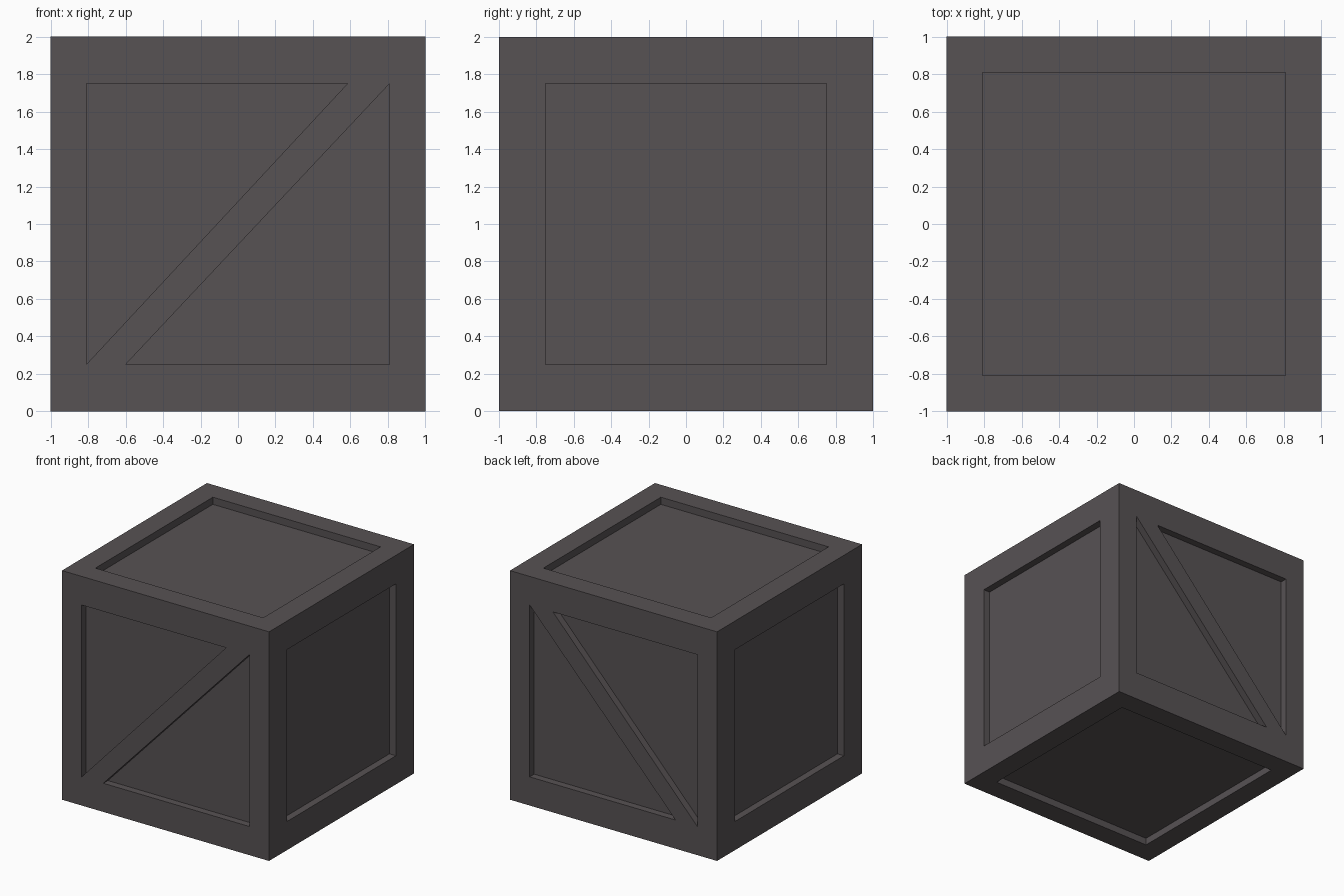
import bpy, bmesh

if "Cube" in bpy.data.objects:
    bpy.data.objects.remove(bpy.data.objects["Cube"])

T = 0.0625   # board thickness
W = 0.19     # board width

mat = bpy.data.materials.new("dark grey wood")
mat.diffuse_color = (0.095, 0.084, 0.088, 1)
mat.use_nodes = True
mat.node_tree.nodes["Principled BSDF"].inputs["Base Color"].default_value = mat.diffuse_color


def prism(name, outline, y0, y1):
    """Extrude an (x, z) outline from y0 to y1."""
    bm = bmesh.new()
    a = [bm.verts.new((x, y0, z)) for x, z in outline]
    b = [bm.verts.new((x, y1, z)) for x, z in outline]
    n = len(a)
    bm.faces.new(a)
    bm.faces.new(b[::-1])
    for i in range(n):
        bm.faces.new((a[i], b[i], b[(i + 1) % n], a[(i + 1) % n]))
    bmesh.ops.recalc_face_normals(bm, faces=bm.faces[:])
    mesh = bpy.data.meshes.new(name)
    bm.to_mesh(mesh)
    bm.free()
    mesh.materials.append(mat)
    ob = bpy.data.objects.new(name, mesh)
    bpy.context.collection.objects.link(ob)
    return ob


def box(name, x, y, z):
    return prism(name, [(x[0], z[0]), (x[1], z[0]), (x[1], z[1]), (x[0], z[1])], *y)


def span(s, a, b):
    """Range a..b mirrored to the side given by s."""
    return tuple(sorted((s * a, s * b)))


I = 1 - T        # face of the inner box
O = 1 - W        # edge of the frame openings
LOW, HIGH = T, 2 - T

# Inner box
box("inner_box", (-I, I), (-I, I), (LOW, HIGH))

# Lid and base frames
for level, z in (("lid", (HIGH, 2)), ("base", (0, LOW))):
    for s in (-1, 1):
        box(level + "_side_board", span(s, O, 1), (-1, 1), z)
        box(level + "_cross_board", (-O, O), span(s, O, 1), z)

rails = ((LOW, 0.25), (1.75, HIGH))
for s in (-1, 1):
    # Front and back frames with a diagonal brace
    y = span(s, I, 1)
    for t in (-1, 1):
        box("face_post", span(t, O, 1), y, (LOW, HIGH))
    for z in rails:
        box("face_rail", (-O, O), y, z)
    prism("diagonal_brace", [(-O, 0.25), (-0.6, 0.25), (O, 1.75), (0.585, 1.75)], *y)
    # Left and right frames
    x = span(s, I, 1)
    for t in (-1, 1):
        box("side_post", x, span(t, 0.75, I), (LOW, HIGH))
    for z in rails:
        box("side_rail", x, (-0.75, 0.75), z)
